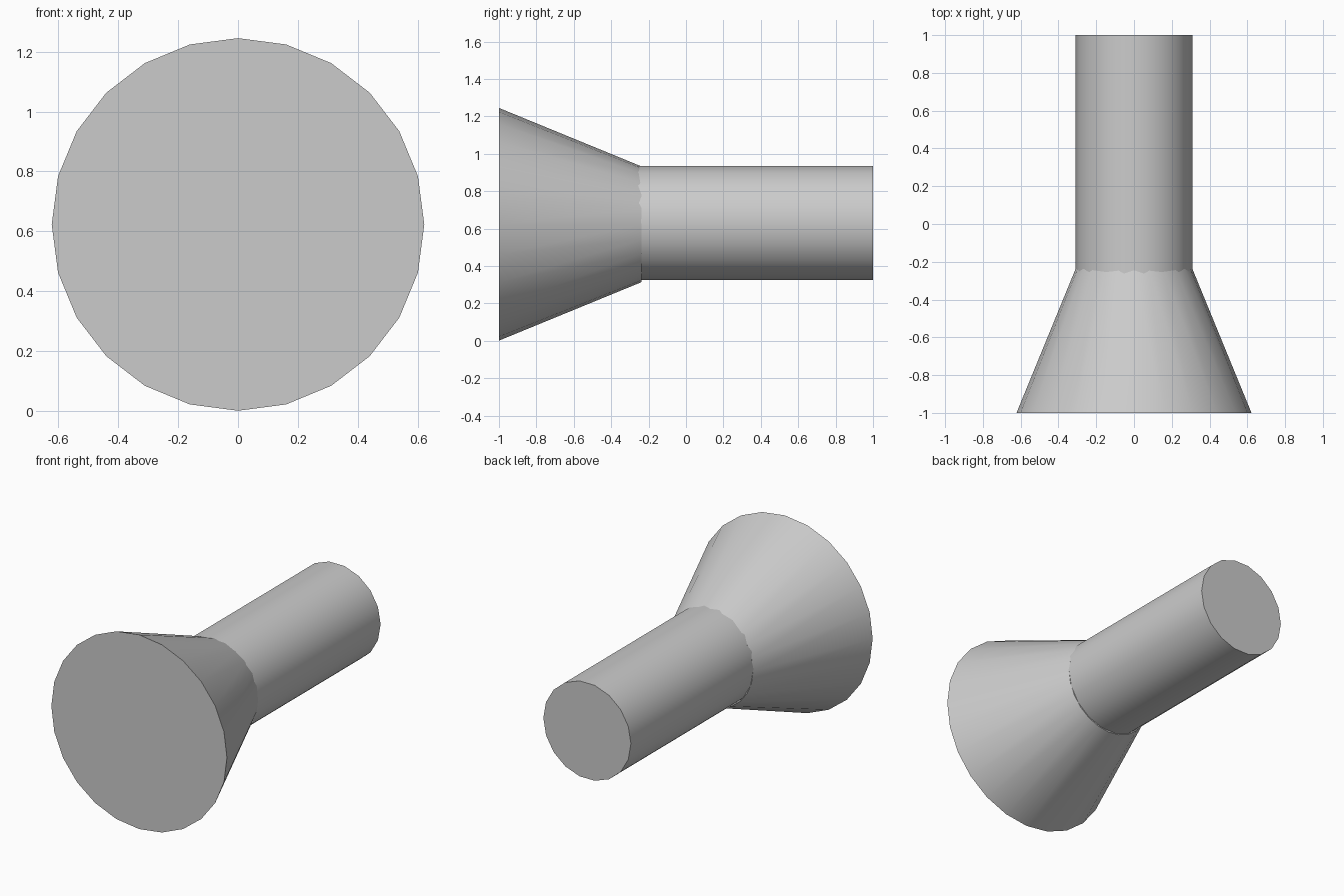
import bpy
import math

if "Cube" in bpy.data.objects:
    bpy.data.objects.remove(bpy.data.objects["Cube"])


def frustum(name, sides, r_front, r_back, y_front, y_back, z, spin):
    """Capped round section running along the y axis."""
    bpy.ops.mesh.primitive_cone_add(
        vertices=sides, radius1=r_back, radius2=r_front,
        depth=y_back - y_front,
        location=(0, (y_front + y_back) / 2, z))
    ob = bpy.context.object
    ob.name = name
    # spin about own axis first, then lay local +z towards the front (-y)
    ob.rotation_euler = (math.radians(90), 0, 0)
    for v in ob.data.vertices:
        x, y = v.co.x, v.co.y
        v.co.x = x * math.cos(spin) - y * math.sin(spin)
        v.co.y = x * math.sin(spin) + y * math.cos(spin)
    bpy.ops.object.shade_smooth_by_angle(angle=math.radians(35))
    return ob


# Flared head at the front
frustum("flared_head", 24, 0.622, 0.309, -1.0, -0.237, 0.623, 0)

# Straight barrel at the back, flat side up, starting inside the head
frustum("barrel", 18, 0.31, 0.31, -0.3, 1.0, 0.63, math.radians(90))
